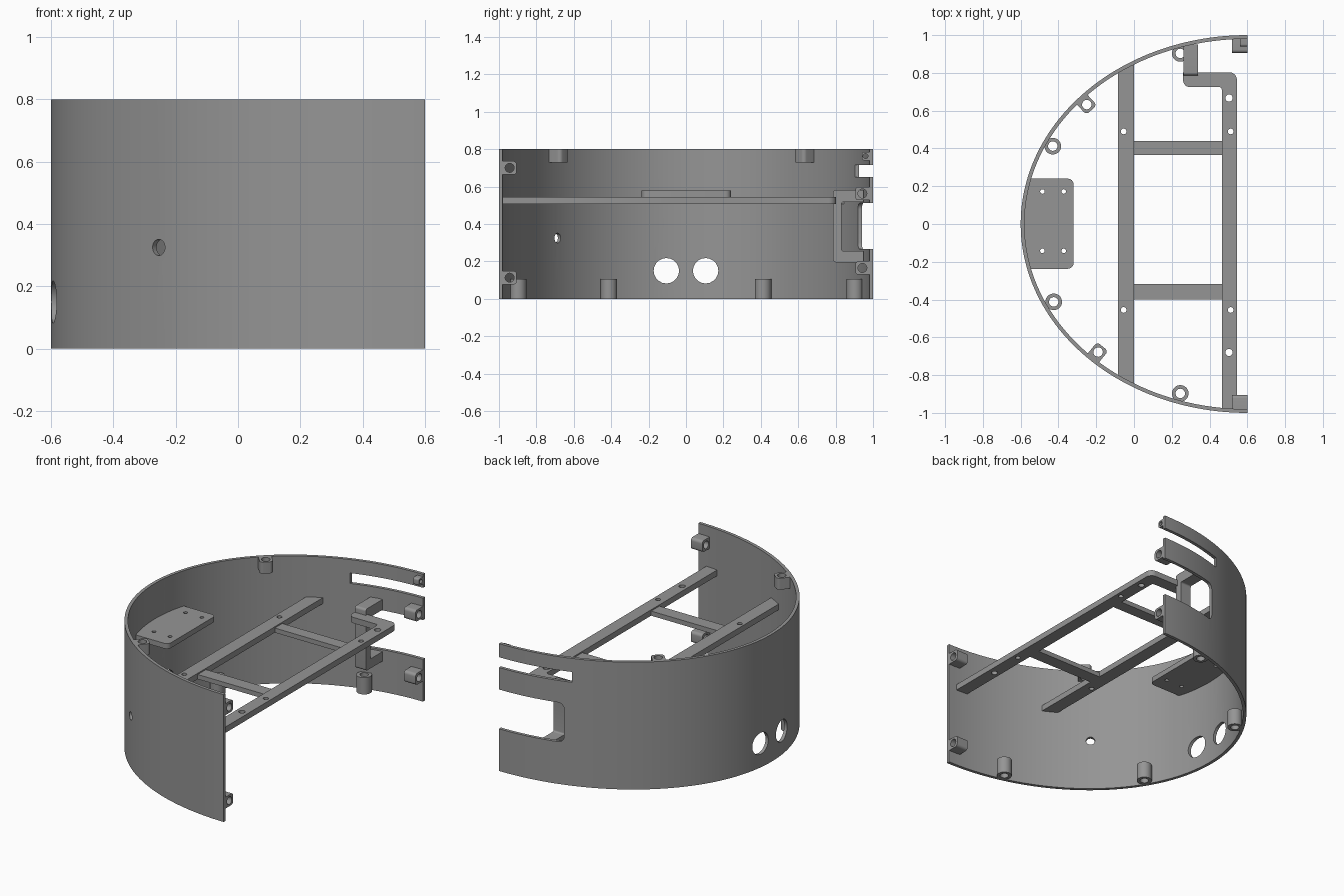
import bpy, bmesh, math
from mathutils import Vector, Matrix

if "Cube" in bpy.data.objects:
    bpy.data.objects.remove(bpy.data.objects["Cube"])

GREY = bpy.data.materials.new("plain grey")
GREY.diffuse_color = (0.3, 0.3, 0.3, 1)
GREY.use_nodes = True
GREY.node_tree.nodes["Principled BSDF"].inputs["Base Color"].default_value = GREY.diffuse_color
CX = 0.6  # centre of the elliptical shell


def prism(name, pts, lo, hi, axis='Z'):
    """Extrude a 2D profile along z (x,y points) or along x (y,z points)."""
    bm = bmesh.new()
    to3 = (lambda p: (p[0], p[1], lo)) if axis == 'Z' else (lambda p: (lo, p[0], p[1]))
    face = bm.faces.new([bm.verts.new(to3(p)) for p in pts])
    ext = bmesh.ops.extrude_face_region(bm, geom=[face])
    step = Vector((0, 0, hi - lo)) if axis == 'Z' else Vector((hi - lo, 0, 0))
    bmesh.ops.translate(bm, vec=step, verts=[v for v in ext['geom'] if isinstance(v, bmesh.types.BMVert)])
    bmesh.ops.recalc_face_normals(bm, faces=bm.faces)
    me = bpy.data.meshes.new(name)
    bm.to_mesh(me)
    bm.free()
    me.materials.append(GREY)
    ob = bpy.data.objects.new(name, me)
    bpy.context.collection.objects.link(ob)
    return ob


def rounded(pts, radii, n=6):
    """Round the corners of a polygon, one radius per corner."""
    out = []
    for i, (p, r) in enumerate(zip(pts, radii)):
        p = Vector(p)
        if r == 0:
            out.append(p)
            continue
        a = p + (Vector(pts[i - 1]) - p).normalized() * r
        b = p + (Vector(pts[(i + 1) % len(pts)]) - p).normalized() * r
        for k in range(n + 1):
            t = k / n * math.pi / 2
            out.append(p + (a - p) * (1 - math.sin(t)) + (b - p) * (1 - math.cos(t)))
    return out


def rect(x0, x1, y0, y1):
    return [(x0, y0), (x1, y0), (x1, y1), (x0, y1)]


def circle(x, y, r, n=28):
    return [(x + r * math.cos(2 * math.pi * k / n), y + r * math.sin(2 * math.pi * k / n)) for k in range(n)]


def cut(ob, cutters):
    for c in cutters:
        m = ob.modifiers.new("cut", 'BOOLEAN')
        m.operation, m.solver, m.object = 'DIFFERENCE', 'EXACT', c
        bpy.context.view_layer.objects.active = ob
        bpy.ops.object.modifier_apply(modifier=m.name)
        bpy.data.objects.remove(c)


def drill(ob, holes, r, lo, hi, axis='Z'):
    cut(ob, [prism("cutter", circle(x, y, r, 20), lo, hi, axis) for x, y in holes])


def arc(a, b, n=96):
    return [(CX - a * math.sin(math.pi * k / n), b * math.cos(math.pi * k / n)) for k in range(n + 1)]


# Half elliptical shell with its openings
shell = prism("shell_wall", arc(1.2, 1.0) + arc(1.18, 0.98)[::-1], 0, 0.8)
drill(shell, [(-0.105, 0.15), (0.105, 0.15)], 0.068, -0.8, 0.0, 'X')
peg = prism("cutter", circle(0, 0, 0.026), -0.1, 0.1)
peg.matrix_world = (Matrix.Translation((-0.25, -0.697, 0.325))
                    @ Vector((-0.59, -0.7, 0)).to_track_quat('Z', 'Y').to_matrix().to_4x4())
bpy.context.view_layer.update()
cut(shell, [peg])


def side_opening(x0, z0, z1, r):
    c = prism("cutter", rounded(rect(x0, 0.7, z0, z1), [r, 0, 0, r]), 0.7, 1.1)
    # profile is drawn in x,z: swap y and z
    for v in c.data.vertices:
        v.co = (v.co.x, v.co.z, v.co.y)
    c.data.flip_normals()
    return c


cut(shell, [side_opening(0.19, 0.265, 0.512, 0.035), side_opening(0.145, 0.65, 0.715, 0.0)])

# Round screw posts on the floor edge
for x, y in [(0.245, 0.903), (-0.43, 0.412), (-0.425, -0.412), (0.245, -0.897)]:
    post = prism("lower_screw_post", circle(x, y, 0.044), 0, 0.105)
    drill(post, [(x, y)], 0.025, -0.1, 0.3)

# Square screw posts on the top edge, turned to face the wall
for x, y in [(-0.25, 0.632), (-0.19, -0.678)]:
    ang = math.atan2(y, (x - CX) / 1.44)
    base = rounded(rect(-0.038, 0.042, -0.038, 0.038), [0.02, 0, 0, 0.02])
    pts = [(x + p.x * math.cos(ang) - p.y * math.sin(ang),
            y + p.x * math.sin(ang) + p.y * math.cos(ang)) for p in base]
    post = prism("upper_screw_post", pts, 0.728, 0.8)
    drill(post, [(x, y)], 0.025, 0.6, 0.9)

# Joining lugs at the open ends of the shell
for side, z in [(-1, 0.7), (-1, 0.113), (1, 0.563), (1, 0.165)]:
    y0, y1 = 0.905 * side, 0.985 * side
    lug = prism("joining_lug", rounded([(y0, z - 0.036), (y1, z - 0.036), (y1, z + 0.036), (y0, z + 0.036)],
                                       [0.018, 0, 0, 0.018]), 0.52, 0.6, 'X')
    drill(lug, [(0.943 * side, z)], 0.024, 0.4, 0.7, 'X')
small = prism("small_lug", rounded(rect(0.94, 0.985, 0.74, 0.785), [0.012, 0, 0, 0.012]), 0.56, 0.6, 'X')
drill(small, [(0.96, 0.763)], 0.013, 0.5, 0.7, 'X')

# Internal frame: two rails and two crossbars
Z0, Z1 = 0.508, 0.545
rail = prism("inner_rail", [(-0.085, -0.805), (0, -0.85), (0, 0.85), (-0.085, 0.805)], Z0, Z1)
drill(rail, [(-0.055, 0.49), (-0.055, -0.455)], 0.015, 0.4, 0.7)
rail = prism("outer_rail", rounded(
    [(0.465, -0.978), (0.545, -0.982), (0.545, 0.803), (0.26, 0.803), (0.26, 0.725), (0.465, 0.725)],
    [0, 0, 0.04, 0, 0.035, 0.015]), Z0, Z1)
drill(rail, [(0.512, 0.49), (0.512, -0.455)], 0.015, 0.4, 0.7)
drill(rail, [(0.503, 0.667), (0.503, -0.68)], 0.019, 0.4, 0.7)
for y0, y1 in [(0.365, 0.44), (-0.4, -0.318)]:
    prism("crossbar", rect(-0.005, 0.47, y0, y1), Z0, 0.537)

# Bracket tying the outer rail to the wall above and below the window
prism("wall_bracket", rounded(
    [(0.787, 0.195), (0.95, 0.195), (0.95, 0.255), (0.832, 0.255),
     (0.832, 0.518), (0.95, 0.518), (0.95, 0.583), (0.787, 0.583)],
    [0.015, 0, 0, 0.01, 0.01, 0, 0, 0.015]), 0.262, 0.338, 'X')

# Small mounting shelf on the curved end
shelf = prism("mounting_shelf", rounded(
    [(-0.565, -0.237), (-0.32, -0.237), (-0.32, 0.24), (-0.565, 0.24), (-0.59, 0.0)],
    [0, 0.03, 0.03, 0, 0]), 0.545, 0.578)
drill(shelf, [(x, y) for x in (-0.485, -0.372) for y in (0.172, -0.142)], 0.012, 0.4, 0.7)

# Smooth curved faces, keep edges crisp
for ob in bpy.context.scene.objects:
    bpy.ops.object.select_all(action='DESELECT')
    ob.select_set(True)
    bpy.context.view_layer.objects.active = ob
    bpy.ops.object.shade_smooth_by_angle(angle=math.radians(30))
